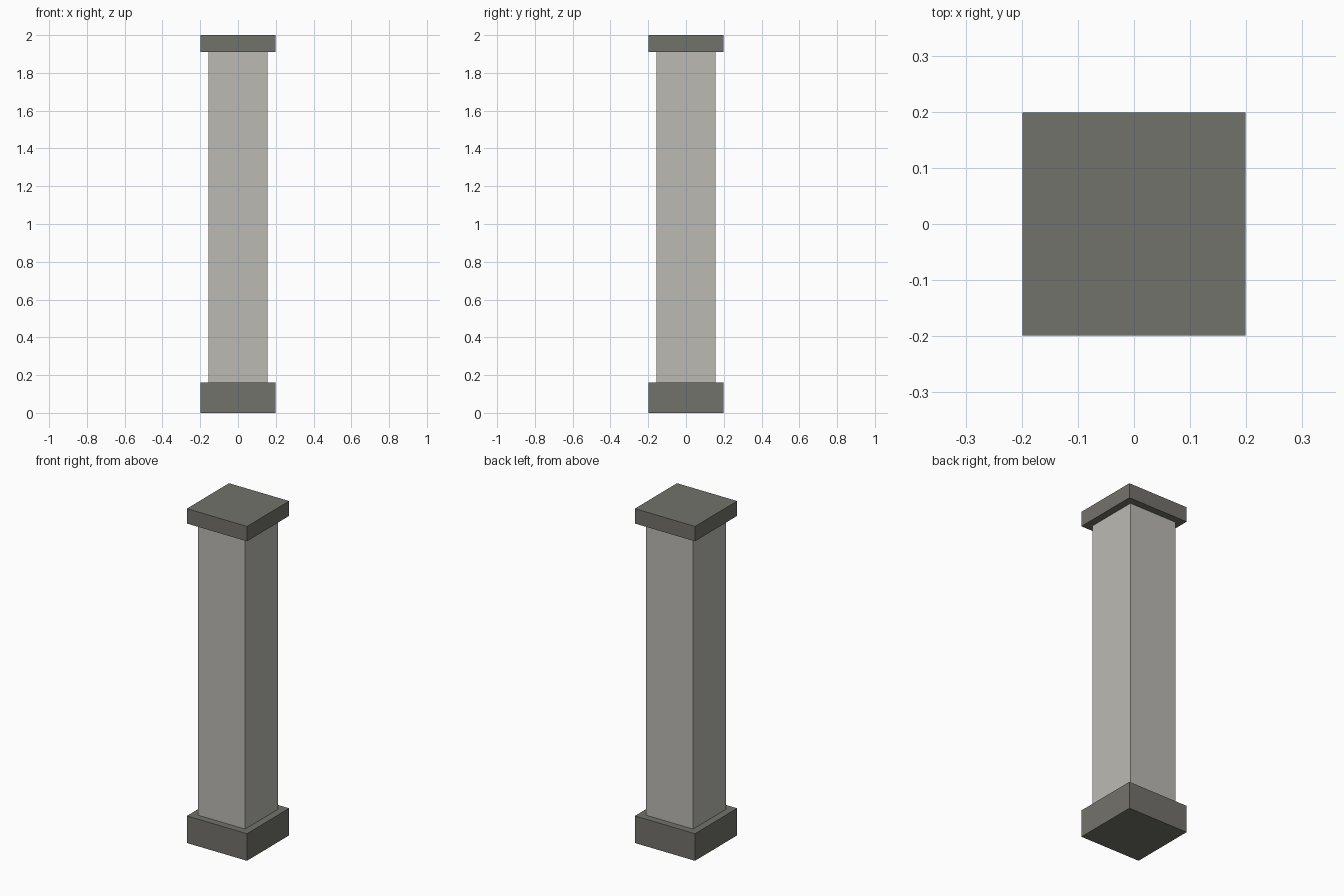
import bpy

if "Cube" in bpy.data.objects:
    bpy.data.objects.remove(bpy.data.objects["Cube"])


def material(name, color):
    m = bpy.data.materials.new(name)
    m.diffuse_color = (*color, 1.0)
    m.use_nodes = True
    m.node_tree.nodes["Principled BSDF"].inputs["Base Color"].default_value = m.diffuse_color
    return m


dark_stone = material("dark stone", (0.171, 0.168, 0.147))
light_stone = material("light stone", (0.497, 0.491, 0.456))


def block(name, width, z0, z1, mat):
    """Square block centred on the z axis between two heights."""
    bpy.ops.mesh.primitive_cube_add(size=1, location=(0, 0, (z0 + z1) / 2))
    ob = bpy.context.object
    ob.name = name
    ob.scale = (width, width, z1 - z0)
    bpy.ops.object.transform_apply(location=False, rotation=False, scale=True)
    ob.data.materials.append(mat)
    return ob


# Plinth, square shaft and cap slab
block("base", 0.398, 0.0, 0.162, dark_stone)
block("shaft", 0.313, 0.162, 1.911, light_stone)
block("cap", 0.398, 1.911, 2.0, dark_stone)
